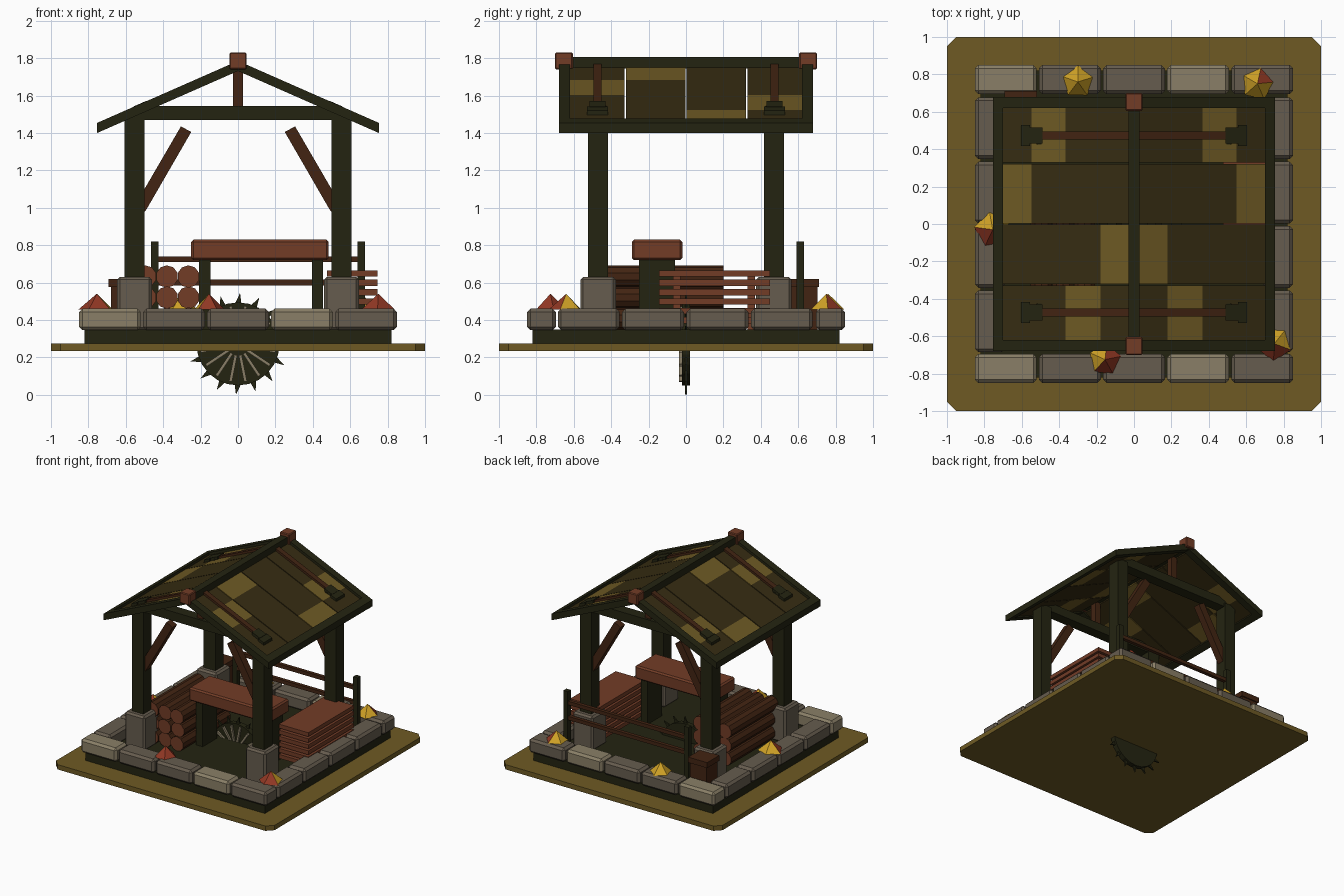
import bpy, bmesh, math
from math import sin, cos, pi

if "Cube" in bpy.data.objects:
    bpy.data.objects.remove(bpy.data.objects["Cube"])


def lin(c):
    return tuple((v / 255 / 12.92 if v < 10 else ((v / 255 + 0.055) / 1.055) ** 2.4) for v in c) + (1,)


def colour(name, *rgb):
    m = bpy.data.materials.new(name)
    m.diffuse_color = lin(rgb)
    m.use_nodes = True
    m.node_tree.nodes["Principled BSDF"].inputs["Base Color"].default_value = m.diffuse_color
    return m


OCHRE = colour("ochre", 110, 90, 36)
OLIVE = colour("dark olive", 54, 44, 18)
GREEN = colour("dark green timber", 36, 36, 17)
RED_WOOD = colour("red brown wood", 114, 60, 38)
BROWN = colour("dark brown wood", 66, 36, 18)
STONE = colour("grey stone", 102, 92, 78)
PALE = colour("pale stone", 138, 127, 103)
YELLOW = colour("yellow leaf", 208, 162, 38)
RED = colour("red leaf", 146, 56, 36)


def add(name, bm, mats, bevel=0):
    bmesh.ops.recalc_face_normals(bm, faces=bm.faces)
    me = bpy.data.meshes.new(name)
    bm.to_mesh(me)
    bm.free()
    for m in mats:
        me.materials.append(m)
    ob = bpy.data.objects.new(name, me)
    bpy.context.collection.objects.link(ob)
    if bevel:
        mod = ob.modifiers.new("bevel", 'BEVEL')
        mod.width, mod.segments = bevel, 1
    return ob


def prism(name, mat, pts, a, b, axis='y', bevel=0, cap=None):
    """Extrude a 2D outline from a to b along y (outline in xz) or z (outline in xy)."""
    bm = bmesh.new()
    put = (lambda p, t: (p[0], t, p[1])) if axis == 'y' else (lambda p, t: (p[0], p[1], t))
    lo = [bm.verts.new(put(p, a)) for p in pts]
    hi = [bm.verts.new(put(p, b)) for p in pts]
    caps = [bm.faces.new(lo), bm.faces.new(hi)]
    for i in range(len(pts)):
        j = (i + 1) % len(pts)
        bm.faces.new((lo[i], lo[j], hi[j], hi[i]))
    if cap:
        for f in caps:
            f.material_index = 1
    return add(name, bm, [mat, cap] if cap else [mat], bevel)


def box(name, mat, x0, x1, y0, y1, z0, z1, bevel=0):
    return prism(name, mat, [(x0, z0), (x1, z0), (x1, z1), (x0, z1)], y0, y1, bevel=bevel)


def ring(cx, cz, r, n, start=0):
    return [(cx + r * cos(start + 2 * pi * i / n), cz + r * sin(start + 2 * pi * i / n)) for i in range(n)]


# Ground plate with clipped corners, and the dark floor
c = 0.95
prism("ground_plate", OCHRE, [(-c, -1), (c, -1), (1, -c), (1, c), (c, 1), (-c, 1), (-1, c), (-1, -c)],
      0.235, 0.275, 'z')
box("floor_slab", GREEN, -0.82, 0.82, -0.82, 0.82, 0.275, 0.35)

# Stone border: five blocks front and back, four on each side
for s in (-1, 1):
    for i in range(5):
        x = -0.85 + i * 0.3425
        ys = sorted((s * 0.695, s * 0.85))
        box("border_stone", PALE if i in (0, 3) else STONE, x, x + 0.33, *ys, 0.345, 0.46, 0.018)
    for i in range(4):
        y = -0.685 + i * 0.344
        xs = sorted((s * 0.69, s * 0.85))
        box("border_stone_side", STONE, *xs, y, y + 0.33, 0.345, 0.46, 0.018)

# Posts on stone footings, knee braces
for sx in (-1, 1):
    for sy in (-1, 1):
        x, y = sx * 0.553, sy * 0.47
        box("post_footing", STONE, x - 0.093, x + 0.093, y - 0.095, y + 0.095, 0.345, 0.63, 0.015)
        box("post", GREEN, x - 0.053, x + 0.053, y - 0.053, y + 0.053, 0.6, 1.5)
        brace = [(0.52, 0.95), (0.50, 1.10), (0.305, 1.435), (0.25, 1.405), (0.49, 0.99)]
        prism("knee_brace", BROWN, [(sx * px, pz) for px, pz in brace], y - 0.03, y + 0.03)

# Tie beams and king posts
for sy in (-1, 1):
    y = sy * 0.47
    box("tie_beam", GREEN, -0.52, 0.52, y - 0.045, y + 0.045, 1.47, 1.545)
    box("king_post", BROWN, -0.027, 0.027, y - 0.027, y + 0.027, 1.54, 1.75)


# Roof: everything follows one slope line
def roof(name, mat, s, x0, x1, y0, y1, lo, hi):
    z = lambda x: 1.785 - 0.44 * x
    pts = [(s * x0, z(x0) + lo), (s * x1, z(x1) + lo), (s * x1, z(x1) + hi), (s * x0, z(x0) + hi)]
    return prism(name, mat, pts, y0, y1)


steps = [0.02, 0.18, 0.365, 0.547, 0.71]
light_step = [1, 0, 3, 2]          # ochre patch in each panel, front to back
for s in (-1, 1):
    for i in range(4):
        y0 = (-0.65, -0.322, 0.004, 0.33)[i]
        y1 = (-0.33, -0.004, 0.322, 0.65)[i]
        for k in range(4):
            roof("roof_panel", OCHRE if k == light_step[i] else OLIVE, s,
                 steps[k], steps[k + 1], y0, y1, -0.042, -0.022)
    roof("eave_beam", GREEN, s, 0.70, 0.755, -0.68, 0.68, -0.053, 0)
    for sy in (-1, 1):
        roof("gable_rafter", GREEN, s, 0, 0.755, *sorted((sy * 0.62, sy * 0.68)), -0.054, 0)
        y = sy * 0.473
        roof("roof_batten", BROWN, s, 0.03, 0.53, y - 0.022, y + 0.022, -0.03, -0.003)
        roof("batten_cleat", GREEN, s, 0.49, 0.56, y - 0.043, y + 0.043, -0.03, 0.002)
        roof("cleat_foot", GREEN, s, 0.555, 0.605, y - 0.055, y + 0.055, -0.03, 0)
box("ridge_beam", GREEN, -0.03, 0.03, -0.68, 0.68, 1.745, 1.805)
for sy in (-1, 1):
    box("ridge_cap", RED_WOOD, -0.045, 0.045, *sorted((sy * 0.605, sy * 0.70)), 1.74, 1.83, 0.006)

# Workbench
box("bench_top", RED_WOOD, -0.25, 0.485, -0.29, -0.02, 0.72, 0.83, 0.012)
for x in (-0.178, 0.425):
    box("bench_leg", GREEN, x - 0.03, x + 0.03, -0.25, -0.06, 0.345, 0.725)

# Toothed wheel sunk through the floor, with pale spokes on its front
cz = 0.272
prism("wheel_disc", GREEN, ring(0, cz, 0.222, 24), -0.022, 0.022)
for i in range(16):
    a = pi / 2 + i * pi / 8
    tooth = [(0.21 * cos(a - 0.09), cz + 0.21 * sin(a - 0.09)), (0.21 * cos(a + 0.09), cz + 0.21 * sin(a + 0.09)),
             (0.272 * cos(a - 0.04), cz + 0.272 * sin(a - 0.04))]
    prism("wheel_tooth", GREEN, tooth, -0.006, 0.006)
    a += pi / 16
    spoke = [(r * cos(a) - w * sin(a), cz + r * sin(a) + w * cos(a))
             for r, w in ((0.06, -0.008), (0.205, -0.008), (0.205, 0.008), (0.06, 0.008))]
    prism("wheel_spoke", PALE, spoke, -0.038, -0.02)

# Log pile
for i in range(3):
    for k in range(3):
        prism("log", BROWN, ring(-0.495 + i * 0.115, 0.408 + k * 0.112, 0.06, 10, pi / 10),
              -0.42 + 0.01 * ((i + k) % 2), 0.2, cap=RED_WOOD)

# Stacked planks
for i in range(6):
    z = 0.382 + i * 0.05
    box("plank", RED_WOOD, 0.475, 0.745, -0.145, 0.45, z, z + 0.033)
for y in (-0.05, 0.35):
    box("plank_spacer", RED_WOOD, 0.55, 0.6, y - 0.02, y + 0.02, 0.345, 0.64)

# Back fence
for x in (-0.445, 0.66):
    box("fence_post", GREEN, x - 0.02, x + 0.02, 0.592, 0.632, 0.345, 0.82)
for z in (0.6, 0.725):
    box("fence_rail", BROWN, -0.445, 0.66, 0.597, 0.627, z - 0.015, z + 0.015)

# Crate in the back left corner
box("crate", BROWN, -0.68, -0.53, 0.562, 0.703, 0.345, 0.6)
box("crate_lid", BROWN, -0.692, -0.518, 0.553, 0.712, 0.575, 0.62)


# Leaf piles: five-sided cones with mixed yellow and red faces
def leaf_pile(x, y, r, turn, reds):
    bm = bmesh.new()
    base = [bm.verts.new((px, py, 0.455)) for px, py in ring(x, y, r, 5, turn)]
    tip = bm.verts.new((x, y, 0.54))
    bm.faces.new(base)
    for i in range(5):
        f = bm.faces.new((base[i], base[(i + 1) % 5], tip))
        f.material_index = 1 if i in reds else 0
    add("leaf_pile", bm, [YELLOW, RED])


leaf_pile(-0.30, 0.76, 0.088, 0.3, ())
leaf_pile(0.66, 0.75, 0.09, 0.1, (0,))
leaf_pile(-0.755, -0.03, 0.1, 0.5, (2, 3))
leaf_pile(-0.155, -0.725, 0.088, 0.2, (0, 3, 4))
leaf_pile(0.75, -0.64, 0.095, 0.9, (2, 3))
